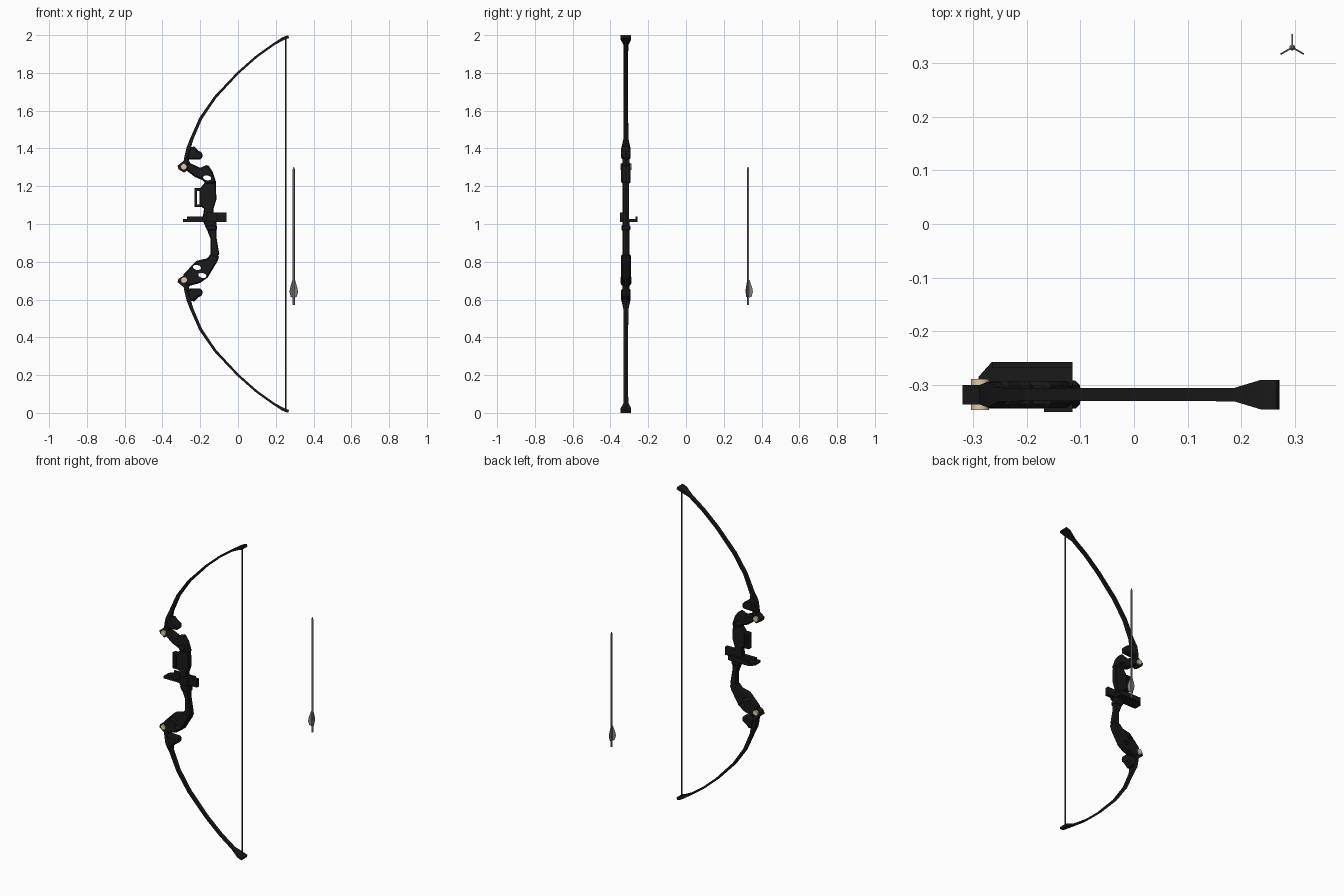
import bpy, bmesh, math
from mathutils import Vector, Matrix

if "Cube" in bpy.data.objects:
    bpy.data.objects.remove(bpy.data.objects["Cube"])

YB = -0.318            # centre plane of the bow


def material(name, c):
    m = bpy.data.materials.new(name)
    m.diffuse_color = (*c, 1)
    m.use_nodes = True
    m.node_tree.nodes["Principled BSDF"].inputs["Base Color"].default_value = m.diffuse_color
    return m


BLACK = material("black", (0.01, 0.01, 0.01))
CORD = material("cord", (0.04, 0.04, 0.04))
BEIGE = material("beige", (0.75, 0.6, 0.42))
STEEL = material("steel", (0.22, 0.22, 0.22))


def finish(name, bm, mat):
    bmesh.ops.recalc_face_normals(bm, faces=bm.faces)
    me = bpy.data.meshes.new(name)
    bm.to_mesh(me)
    bm.free()
    me.materials.append(mat)
    ob = bpy.data.objects.new(name, me)
    bpy.context.collection.objects.link(ob)
    return ob


def apply_mod(ob, mod):
    bpy.context.view_layer.objects.active = ob
    bpy.ops.object.modifier_apply(modifier=mod.name)


def loft(bm, rings):
    vs = [[bm.verts.new(p) for p in r] for r in rings]
    n = len(vs[0])
    for a, b in zip(vs, vs[1:]):
        for i in range(n):
            bm.faces.new((a[i], a[(i + 1) % n], b[(i + 1) % n], b[i]))
    bm.faces.new(vs[0])
    bm.faces.new(vs[-1])


def prism(name, pts, hw, mat=BLACK, flip=False, bevel=0.0):
    """Extrude an x/z outline symmetrically about the bow plane."""
    bm = bmesh.new()
    loft(bm, [[(x, YB + d, 2 - z if flip else z) for x, z in pts] for d in (-hw, hw)])
    ob = finish(name, bm, mat)
    if bevel:
        m = ob.modifiers.new("chamfer", "BEVEL")
        m.width, m.segments, m.limit_method = bevel, 1, 'ANGLE'
        m.angle_limit = math.radians(60)
        apply_mod(ob, m)
    return ob


def slab(name, pts, z0, z1):
    bm = bmesh.new()
    loft(bm, [[(x, y, z) for x, y in pts] for z in (z0, z1)])
    return finish(name, bm, BLACK)


def box(name, x0, x1, y0, y1, z0, z1):
    return slab(name, [(x0, y0), (x1, y0), (x1, y1), (x0, y1)], z0, z1)


def rod(name, a, b, r1, r2, n, mat):
    a, b = Vector(a), Vector(b)
    bm = bmesh.new()
    rot = (b - a).to_track_quat('Z', 'Y').to_matrix().to_4x4()
    bmesh.ops.create_cone(bm, cap_ends=True, segments=n, radius1=r1, radius2=r2,
                          depth=(b - a).length, matrix=Matrix.Translation((a + b) / 2) @ rot)
    ob = finish(name, bm, mat)
    for p in ob.data.polygons:
        p.use_smooth = len(p.vertices) == 4
    return ob


def cut_hole(ob, x, z, tilt):
    bm = bmesh.new()
    bmesh.ops.create_cone(bm, cap_ends=True, segments=16, radius1=1, radius2=1, depth=0.3)
    bm.transform(Matrix.Translation((x, YB, z)) @ Matrix.Rotation(math.radians(tilt), 4, 'Y')
                 @ Matrix.Rotation(math.pi / 2, 4, 'X') @ Matrix.Diagonal((0.022, 0.013, 1, 1)))
    c = finish("hole_cutter", bm, BLACK)
    c.hide_render = True
    m = ob.modifiers.new("hole", "BOOLEAN")
    m.operation, m.object, m.solver = 'DIFFERENCE', c, 'EXACT'
    apply_mod(ob, m)
    bpy.data.objects.remove(c)


# Limbs: x, z, half width, half thickness
LIMB = [(-0.283, 1.30, .016, .010), (-0.272, 1.36, .020, .011), (-0.262, 1.40, .024, .011),
        (-0.245, 1.45, .013, .009), (-0.197, 1.56, .012, .008), (-0.12, 1.672, .012, .007),
        (0.0, 1.80, .012, .006), (0.10, 1.888, .012, .006), (0.19, 1.952, .0125, .006),
        (0.24, 1.982, .0275, .008), (0.268, 1.992, .0275, .008)]

for side, flip in (("upper", False), ("lower", True)):
    rings = []
    for i, (x, z, w, t) in enumerate(LIMB):
        p, q = LIMB[max(i - 1, 0)], LIMB[min(i + 1, len(LIMB) - 1)]
        d = Vector((q[0] - p[0], q[1] - p[1])).normalized() * t
        ring = [(x - s * d.y, YB + u * w, z + s * d.x) for s, u in ((1, 1), (1, -1), (-1, -1), (-1, 1))]
        rings.append([(a, b, 2 - c if flip else c) for a, b, c in ring])
    bm = bmesh.new()
    loft(bm, rings)
    finish(side + "_limb", bm, BLACK)

    # Limb pocket, bolt block and its beige pin
    prism(side + "_limb_pocket", [(-0.275, 1.34), (-0.19, 1.343), (-0.188, 1.378), (-0.21, 1.388),
                                  (-0.232, 1.41), (-0.258, 1.405)], 0.025, flip=flip, bevel=0.008)
    prism(side + "_bolt_block", [(-0.32, 1.308), (-0.29, 1.333), (-0.262, 1.345), (-0.245, 1.30),
                                 (-0.285, 1.272), (-0.315, 1.29)], 0.018, flip=flip)
    z = 0.703 if flip else 1.303
    rod(side + "_bolt_pin", (-0.287, YB - .029, z), (-0.287, YB + .029, z), .017, .017, 12, BEIGE)

# Riser: pierced ends, window section and grip
top = prism("riser_upper_end", [(-0.27, 1.33), (-0.20, 1.298), (-0.16, 1.315), (-0.135, 1.278),
                                (-0.114, 1.215), (-0.172, 1.215), (-0.188, 1.232), (-0.23, 1.25),
                                (-0.275, 1.285)], 0.025, bevel=0.008)
cut_hole(top, -0.192, 1.273, -20)
cut_hole(top, -0.163, 1.244, 10)
low = prism("riser_lower_end", [(-0.288, 0.735), (-0.22, 0.805), (-0.165, 0.818), (-0.145, 0.84),
                                (-0.098, 0.833), (-0.11, 0.80), (-0.16, 0.717), (-0.20, 0.688),
                                (-0.265, 0.67), (-0.29, 0.70)], 0.026, bevel=0.008)
cut_hole(low, -0.217, 0.77, 10)
cut_hole(low, -0.189, 0.728, 15)
prism("riser_window_section", [(-0.172, 1.225), (-0.118, 1.225), (-0.114, 1.13), (-0.13, 1.08), (-0.13, 1.01),
                               (-0.19, 1.01), (-0.18, 1.08), (-0.203, 1.10), (-0.203, 1.185)], 0.017, bevel=0.004)
prism("grip", [(-0.19, 1.02), (-0.115, 1.02), (-0.114, 0.93), (-0.098, 0.835), (-0.145, 0.82),
               (-0.145, 0.92), (-0.17, 0.985)], 0.018, bevel=0.006)
prism("grip_collar", [(-0.178, 0.995), (-0.112, 0.995), (-0.112, 0.965), (-0.162, 0.965)], 0.024, bevel=0.006)

# Sight frame on the back of the riser
box("sight_frame_bar", -0.231, -0.218, YB - .014, YB + .014, 1.095, 1.19)
box("sight_frame_top", -0.231, -0.19, YB - .014, YB + .014, 1.175, 1.19)
box("sight_frame_bottom", -0.231, -0.175, YB - .014, YB + .014, 1.09, 1.102)

# Arrow shelf
slab("arrow_shelf", [(-0.29, -0.335), (-0.168, -0.335), (-0.168, -0.35), (-0.115, -0.35),
                     (-0.115, -0.257), (-0.265, -0.257), (-0.29, -0.285)], 1.01, 1.026)
box("shelf_rim", -0.265, -0.115, -0.268, -0.257, 1.01, 1.04)
box("shelf_block", -0.168, -0.115, -0.35, -0.302, 1.01, 1.06)
box("shelf_rail", -0.27, -0.06, YB - .012, YB + .012, 1.012, 1.04)
box("shelf_rail_end", -0.13, -0.06, YB - .012, YB + .012, 1.01, 1.06)

# Bow string
rod("bow_string", (0.252, YB, 0.012), (0.252, YB, 1.988), .004, .004, 8, CORD)

# Arrow: shaft, tip and three vanes
AX, AY = 0.295, 0.329
rod("arrow_shaft", (AX, AY, 0.57), (AX, AY, 1.29), .0055, .0055, 12, STEEL)
rod("arrow_tip", (AX, AY, 1.29), (AX, AY, 1.302), .0055, .002, 12, STEEL)
for k in range(3):
    bm = bmesh.new()
    prof = [(0, 0.71), (0.008, 0.702), (0.022, 0.66), (0.025, 0.64), (0.018, 0.615), (0, 0.608)]
    loft(bm, [[(r, d, z) for r, z in prof] for d in (-.0015, .0015)])
    bm.transform(Matrix.Translation((AX, AY, 0)) @ Matrix.Rotation(math.radians(90 + 120 * k), 4, 'Z'))
    finish("arrow_vane_%d" % (k + 1), bm, STEEL)
